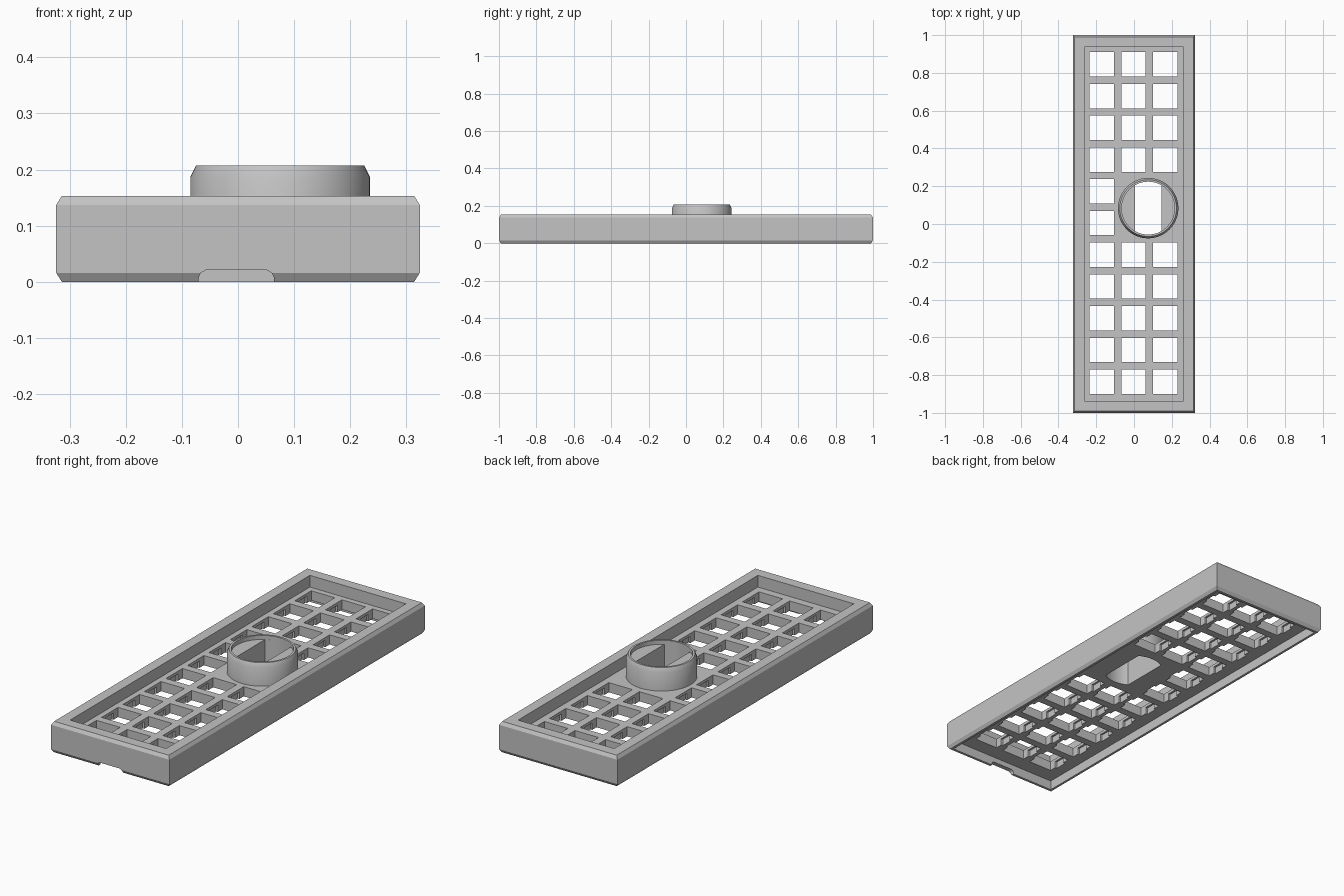
import bpy, bmesh
from math import sin, cos, tau, radians

if "Cube" in bpy.data.objects:
    bpy.data.objects.remove(bpy.data.objects["Cube"])

grey = bpy.data.materials.new("matte grey")
grey.use_nodes = True
COLOR = (0.55, 0.55, 0.55, 1)
grey.diffuse_color = COLOR
grey.node_tree.nodes["Principled BSDF"].inputs["Base Color"].default_value = COLOR

PITCH, HOLE = 0.168, 0.129
FLOOR_Z, UNDER_Z, SHELF_Z = 0.095, 0.047, 0.187
BX, BY = 0.075, 0.084      # dial centre


def rect(hx, hy, cx=0, cy=0):
    return [(cx + sx * hx, cy + sy * hy) for sx, sy in ((-1, -1), (1, -1), (1, 1), (-1, 1))]


def circle(r, n=64):
    return [(BX + r * cos(tau * i / n), BY + r * sin(tau * i / n)) for i in range(n)]


def loft(bm, layers):
    """Solid from stacked (outline, z) layers with equal point counts."""
    rings = [[bm.verts.new((x, y, z)) for x, y in pts] for pts, z in layers]
    bm.faces.new(rings[0][::-1])
    bm.faces.new(rings[-1])
    for a, b in zip(rings, rings[1:]):
        for i in range(len(a)):
            j = (i + 1) % len(a)
            bm.faces.new((a[i], a[j], b[j], b[i]))


def solid(name, *stacks):
    bm = bmesh.new()
    for layers in stacks:
        loft(bm, layers)
    mesh = bpy.data.meshes.new(name)
    bm.to_mesh(mesh)
    bm.free()
    mesh.materials.append(grey)
    ob = bpy.data.objects.new(name, mesh)
    bpy.context.collection.objects.link(ob)
    return ob


def prism(pts, z0, z1):
    return [(pts, z0), (pts, z1)]


def carve(ob, cutters):
    """Subtract every cutter and bake the result."""
    for c in cutters:
        c.hide_render = True
        mod = ob.modifiers.new(c.name, 'BOOLEAN')
        mod.operation, mod.solver, mod.object = 'DIFFERENCE', 'EXACT', c
    deps = bpy.context.evaluated_depsgraph_get()
    mesh = bpy.data.meshes.new_from_object(ob.evaluated_get(deps))
    ob.modifiers.clear()
    ob.data = mesh


# Chamfered case
case = solid("case", [(rect(0.314, 0.99), 0), (rect(0.324, 1.0), 0.016),
                      (rect(0.324, 1.0), 0.137), (rect(0.314, 0.99), 0.153)])

# Grid of key openings, leaving room for the dial
cells = [(col * PITCH - 0.003, 0.005 + row * PITCH) for row in range(-5, 6) for col in (-1, 0, 1)
         if not (row in (0, 1) and col >= 0)]
h = HOLE / 2
openings = solid("key_opening_cutter",
                 *[prism(rect(h, h, x, y), -0.1, 0.3) for x, y in cells])
clips = solid("clip_pocket_cutter",
              *[prism(rect(h + 0.01, 0.03, x, y), -0.1, FLOOR_Z - 0.014) for x, y in cells])

# Upper tray, underside recess and rounded front cable notch
tray = solid("tray_cutter", prism(rect(0.263, 0.938), FLOOR_Z, 0.3))
under = solid("underside_cutter", prism(rect(0.302, 0.977), -0.1, UNDER_Z))
notch = solid("cable_notch_cutter",
              [(rect(w, 0.05, -0.003, -1), z) for w, z in
               ((0.067, -0.1), (0.067, 0.008), (0.063, 0.016), (0.054, 0.021))])

# Flat-sided, round-ended slot through the dial mount
arc = [radians(60 + 60 * i / 12) for i in range(13)]
arc += [a + tau / 2 for a in arc]
slot = solid("slot_cutter", prism([(BX + 0.14 * cos(a), BY + 0.14 * sin(a)) for a in arc], -0.1, 0.3))
bore = solid("bore_cutter", prism(circle(0.14), SHELF_Z, 0.3))

carve(case, [tray, under, openings, clips, notch, slot])

# Raised round dial mount
mount = solid("dial_mount", [(circle(0.16), FLOOR_Z - 0.02), (circle(0.16), 0.187),
                             (circle(0.15), 0.207)])
carve(mount, [bore, slot])

for c in (tray, under, openings, clips, notch, slot, bore):
    bpy.data.objects.remove(c)

bpy.ops.object.select_all(action='DESELECT')
mount.select_set(True)
bpy.context.view_layer.objects.active = mount
bpy.ops.object.shade_smooth_by_angle(angle=radians(35))
